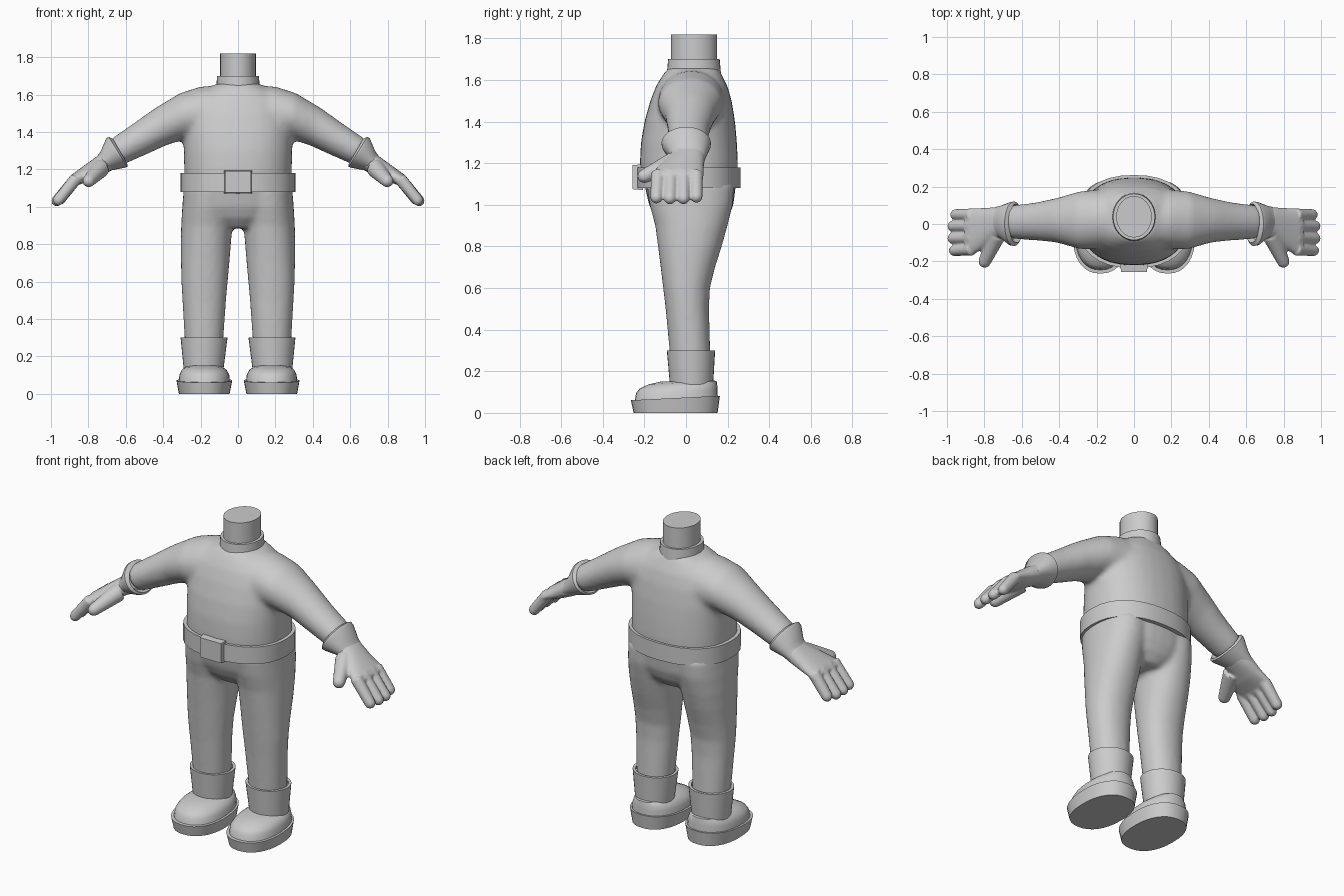
import bpy, bmesh, math
from mathutils import Vector

if "Cube" in bpy.data.objects:
    bpy.data.objects.remove(bpy.data.objects["Cube"])

cloth = bpy.data.materials.new("plain_grey")
cloth.diffuse_color = (0.6, 0.6, 0.6, 1)
cloth.use_nodes = True
cloth.node_tree.nodes["Principled BSDF"].inputs["Base Color"].default_value = cloth.diffuse_color


def ring(c, u, v, p=2.0, n=32):
    """Superellipse outline around c spanned by half-axes u and v."""
    pts = []
    for i in range(n):
        a = 2 * math.pi * i / n
        ca, sa = math.cos(a), math.sin(a)
        pts.append(Vector(c) + Vector(u) * math.copysign(abs(ca) ** (2 / p), ca)
                   + Vector(v) * math.copysign(abs(sa) ** (2 / p), sa))
    return pts


def level(z, x0, x1, y0, y1, p=2.0, slope=0.0):
    """Horizontal outline given by its extents; slope tilts it along y."""
    cy, ry = (y0 + y1) / 2, (y1 - y0) / 2
    return ring(((x0 + x1) / 2, cy, z + slope * cy), ((x1 - x0) / 2, 0, 0),
                (0, ry, slope * ry), p)


def limb(top, bottom, y0, y1, s=1, p=2.0):
    """Tilted outline of an arm, from its top and bottom points in x, z."""
    cx, cz = (top[0] + bottom[0]) / 2, (top[1] + bottom[1]) / 2
    return ring((s * cx, (y0 + y1) / 2, cz), (0, (y1 - y0) / 2, 0),
                (s * (top[0] - cx), 0, top[1] - cz), p)


def loft(bm, rings):
    rows = [[bm.verts.new(q) for q in r] for r in rings]
    n = len(rows[0])
    faces = [bm.faces.new(rows[0]), bm.faces.new(rows[-1][::-1])]
    for a, b in zip(rows, rows[1:]):
        for i in range(n):
            j = (i + 1) % n
            faces.append(bm.faces.new((a[i], b[i], b[j], a[j])))
    bmesh.ops.recalc_face_normals(bm, faces=faces)


def finger(bm, a, b, ra, rb):
    """Tapered round-ended finger from a to b."""
    a, b = Vector(a), Vector(b)
    d = (b - a).normalized()
    u = d.cross(Vector((0, 1, 0.3))).normalized()
    v = d.cross(u)
    rings = [ring(a, u * ra, v * ra, n=14)]
    for t in (0, 25, 50, 75, 86):
        t = math.radians(t)
        r = rb * math.cos(t)
        rings.append(ring(b + d * rb * math.sin(t), u * r, v * r, n=14))
    loft(bm, rings)


def finish(name, bm, mirror=False, voxel=0, smooth=6, angle=35):
    me = bpy.data.meshes.new(name)
    bm.to_mesh(me)
    bm.free()
    ob = bpy.data.objects.new(name, me)
    bpy.context.collection.objects.link(ob)
    me.materials.append(cloth)
    bpy.ops.object.select_all(action='DESELECT')
    ob.select_set(True)
    bpy.context.view_layer.objects.active = ob
    if voxel:
        m = ob.modifiers.new("blend", 'REMESH')
        m.mode, m.voxel_size = 'VOXEL', voxel
        m = ob.modifiers.new("relax", 'SMOOTH')
        m.factor, m.iterations = 0.5, smooth
    if mirror:
        m = ob.modifiers.new("other_side", 'MIRROR')
        m.use_mirror_merge = False
    for m in list(ob.modifiers):
        bpy.ops.object.modifier_apply(modifier=m.name)
    bpy.ops.object.shade_smooth_by_angle(angle=math.radians(angle))
    return ob


# Shirt: torso and both sleeves blended together
bm = bmesh.new()
loft(bm, [level(z, -r, r, y0, y1, 2.3) for z, r, y0, y1 in (
    (1.09, .285, -.215, .245), (1.2, .288, -.222, .25), (1.3, .29, -.217, .245),
    (1.4, .293, -.2, .236), (1.5, .285, -.172, .22), (1.57, .25, -.145, .2),
    (1.62, .19, -.115, .175), (1.66, .11, -.085, .155))])
for s in (-1, 1):
    loft(bm, [limb(t, b, y0, y1, s) for t, b, y0, y1 in (
        ((.0, 1.655), (.0, 1.35), -.12, .18), ((.2, 1.643), (.17, 1.35), -.135, .185),
        ((.31, 1.608), (.27, 1.365), -.135, .175), ((.44, 1.53), (.38, 1.33), -.1, .14),
        ((.56, 1.445), (.49, 1.28), -.088, .115), ((.69, 1.355), (.615, 1.225), -.08, .1))])
finish("shirt", bm, voxel=.014, smooth=10, angle=50)

# Neck and collar
bm = bmesh.new()
loft(bm, [level(z, -.095, .095, -.072, .15) for z in (1.6, 1.82)])
finish("neck", bm)
bm = bmesh.new()
loft(bm, [level(1.63, -.118, .118, -.092, .168), level(1.655, -.115, .115, -.09, .166),
          level(1.70, -.112, .112, -.086, .162)])
finish("collar", bm)

# Trousers: pelvis and both legs blended together
bm = bmesh.new()
loft(bm, [level(z, -r, r, y0, y1, 2.3) for z, r, y0, y1 in (
    (1.12, .29, -.205, .243), (1.0, .287, -.178, .228), (.94, .22, -.15, .205),
    (.885, .09, -.1, .16))])
for s in (-1, 1):
    loft(bm, [level(z, s * x0, s * x1, y0, y1, 2.15) for z, x0, x1, y0, y1 in (
        (1.1, .02, .29, -.19, .232), (1.0, .02, .298, -.175, .225), (.9, .03, .304, -.148, .2),
        (.8, .038, .306, -.135, .172), (.7, .046, .305, -.122, .14), (.6, .055, .303, -.11, .115),
        (.5, .064, .297, -.098, .11), (.2, .085, .28, -.07, .12))])
finish("trousers", bm, voxel=.014, smooth=5, angle=50)

# Belt and buckle
bm = bmesh.new()
loft(bm, [level(z, -.307, .307, -.236, .262, 2.3) for z in (1.08, 1.18)])
finish("belt", bm)
bm = bmesh.new()
bmesh.ops.create_cube(bm, size=1)
for v in bm.verts:
    k = .92 if v.co.y < 0 else 1
    v.co = (v.co.x * .15 * k, v.co.y * .05 - .231, v.co.z * .125 * k + 1.133)
finish("buckle", bm)

# Glove cuffs: flared and open-rimmed, narrowing to the wrist
bm = bmesh.new()
loft(bm, [limb(t, b, y0, y1) for t, b, y0, y1 in (
    ((.685, 1.345), (.62, 1.235), -.085, .095), ((.668, 1.362), (.59, 1.226), -.1, .108),
    ((.692, 1.375), (.592, 1.214), -.118, .12), ((.705, 1.365), (.61, 1.208), -.115, .118),
    ((.735, 1.295), (.675, 1.195), -.078, .1), ((.765, 1.255), (.72, 1.18), -.07, .09))])
finish("glove_cuff", bm, mirror=True, angle=40)

# Hands: palm, four fingers and thumb blended together
bm = bmesh.new()
loft(bm, [limb(t, b, y0, y1, p=2.3) for t, b, y0, y1 in (
    ((.72, 1.295), (.665, 1.2), -.07, .09), ((.765, 1.262), (.715, 1.175), -.08, .09),
    ((.83, 1.215), (.775, 1.145), -.13, .085), ((.885, 1.175), (.845, 1.12), -.165, .085),
    ((.91, 1.15), (.875, 1.105), -.168, .083))])
for y, reach in ((.05, -.015), (-.012, 0), (-.077, 0), (-.142, -.008)):
    finger(bm, (.865, y * .95, 1.152), (.968 + reach, y, 1.032 - reach * .5), .034, .03)
finger(bm, (.735, -.06, 1.205), (.798, -.2, 1.138), .05, .034)
finish("hand", bm, mirror=True, voxel=.007, smooth=4, angle=50)

# Boots: shaft cuff, rounded upper and sole
bm = bmesh.new()
loft(bm, [level(z, x0, x1, y0, y1) for z, x0, x1, y0, y1 in (
    (.13, .078, .29, -.077, .13), (.30, .056, .307, -.092, .14), (.30, .072, .291, -.077, .125),
    (.285, .074, .289, -.075, .123))])
finish("boot_shaft", bm, mirror=True)
bm = bmesh.new()
loft(bm, [level(z, x0, x1, y0, y1, 2.3, k) for z, x0, x1, y0, y1, k in (
    (.06, .042, .318, -.248, .153, .04), (.105, .047, .313, -.24, .152, .04),
    (.128, .06, .302, -.222, .15, .05), (.146, .085, .28, -.18, .147, .05),
    (.153, .12, .245, -.12, .13, .02))])
finish("boot_upper", bm, mirror=True, angle=50)
bm = bmesh.new()
loft(bm, [level(0, .045, .316, -.252, .152, 2.3), level(.074, .031, .329, -.265, .163, 2.3, .05)])
finish("boot_sole", bm, mirror=True)
